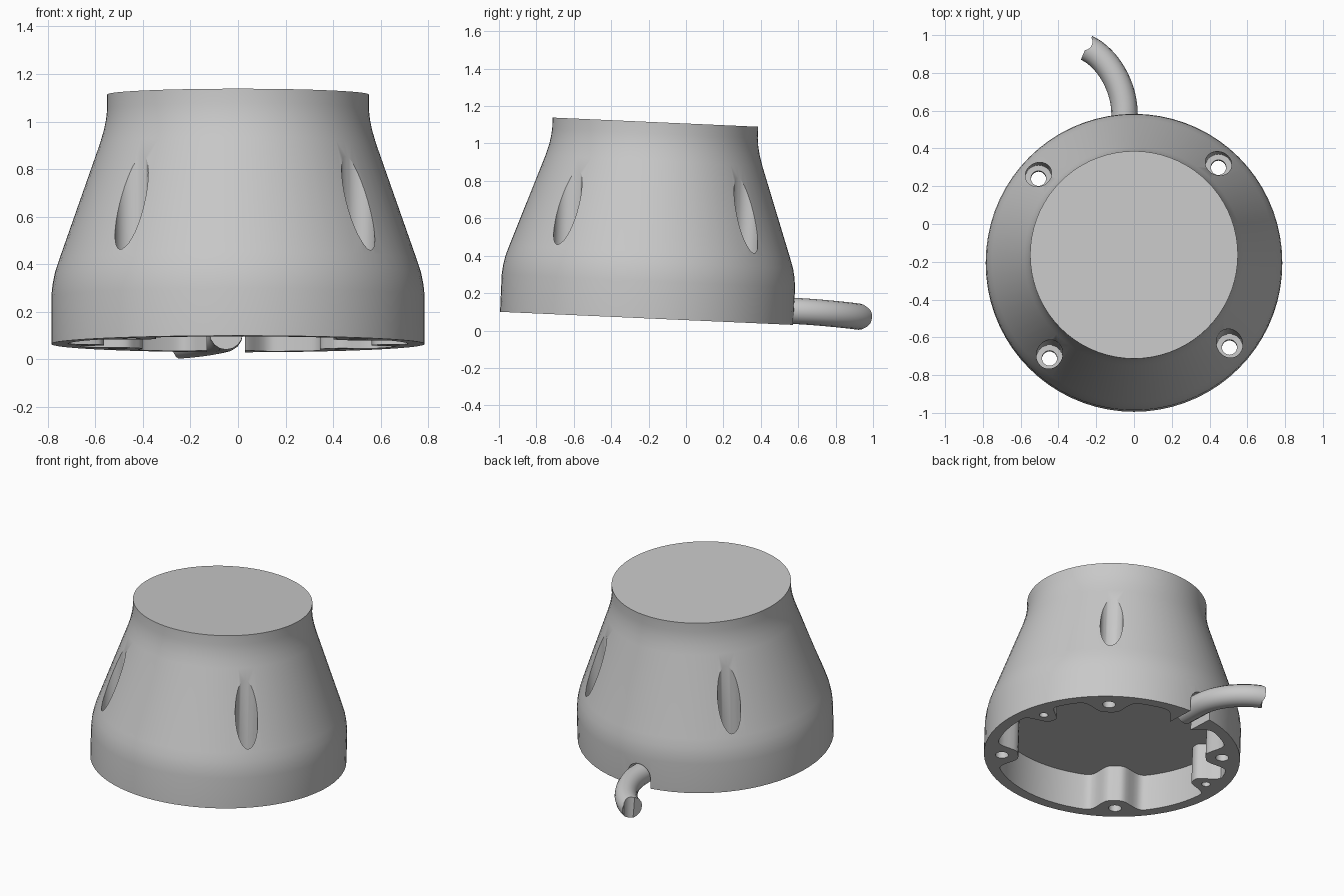
import bpy, bmesh, math
from mathutils import Vector, Matrix

cube = bpy.data.objects.get("Cube")
if cube:
    bpy.data.objects.remove(cube, do_unlink=True)

grey = bpy.data.materials.new("plain_grey")
grey.use_nodes = True
grey.diffuse_color = (0.58, 0.58, 0.58, 1)
grey.node_tree.nodes["Principled BSDF"].inputs["Base Color"].default_value = (0.58, 0.58, 0.58, 1)


def add_object(name, data):
    ob = bpy.data.objects.new(name, data)
    bpy.context.collection.objects.link(ob)
    data.materials.append(grey)
    return ob


def select(ob):
    bpy.ops.object.select_all(action='DESELECT')
    ob.select_set(True)
    bpy.context.view_layer.objects.active = ob


def ring_solid(name, rings):
    """Closed solid from rings of matching points, listed bottom to top."""
    bm = bmesh.new()
    loops = [[bm.verts.new(p) for p in ring] for ring in rings]
    n = len(loops[0])
    for lower, upper in zip(loops, loops[1:]):
        for i in range(n):
            j = (i + 1) % n
            bm.faces.new((lower[i], lower[j], upper[j], upper[i]))
    bm.faces.new(loops[0][::-1])
    bm.faces.new(loops[-1])
    bmesh.ops.recalc_face_normals(bm, faces=bm.faces)
    me = bpy.data.meshes.new(name)
    bm.to_mesh(me)
    bm.free()
    return add_object(name, me)


def circle(r, z, x=0, y=0, n=72):
    return [(x + r * math.cos(math.tau * i / n), y + r * math.sin(math.tau * i / n), z)
            for i in range(n)]


def cut(target, cutter):
    cutter.hide_render = True
    mod = target.modifiers.new("cut", 'BOOLEAN')
    mod.operation, mod.solver, mod.object = 'DIFFERENCE', 'EXACT', cutter
    select(target)
    bpy.ops.object.modifier_apply(modifier=mod.name)
    bpy.data.objects.remove(cutter, do_unlink=True)


def cut_cylinder(target, r, z0, z1, x, y, n=32):
    cut(target, ring_solid("cutter", [circle(r, z0, x, y, n), circle(r, z1, x, y, n)]))


# Tapered body: short skirt, blended cone, short neck
profile = [(0.785, 0), (0.785, 0.2), (0.78, 0.25), (0.77, 0.3), (0.752, 0.355),
           (0.58, 0.845), (0.564, 0.9), (0.555, 0.945), (0.55, 0.99), (0.55, 1.05)]
body = ring_solid("body", [circle(r, z) for r, z in profile])

# Underside recess whose wall swells inward around the screw posts and cable
screw_angles = [math.radians(48.5 + 90 * k) for k in range(4)]
small_angles = [math.radians(a) for a in (11, 170)]
swells = ([(a, 0.17) for a in screw_angles] + [(a, 0.12) for a in small_angles]
          + [(math.radians(94), 0.2)])


def recess_radius(a):
    swell = 0
    for centre, width in swells:
        d = math.remainder(a - centre, math.tau)
        swell = max(swell, math.exp(-(d / width) ** 4))
    return 0.715 - 0.14 * swell


def recess_ring(z, n=240):
    angles = [math.tau * i / n for i in range(n)]
    return [(recess_radius(a) * math.cos(a), recess_radius(a) * math.sin(a), z) for a in angles]


cut(body, ring_solid("recess", [recess_ring(-0.1), recess_ring(0.24)]))

# Screw pockets from above with through holes, and small blind holes below
for a in screw_angles:
    x, y = 0.675 * math.cos(a), 0.675 * math.sin(a)
    cut_cylinder(body, 0.07, 0.1, 1.2, x, y)
    cut_cylinder(body, 0.04, -0.1, 0.15, x, y)
for a in small_angles:
    cut_cylinder(body, 0.027, -0.1, 0.18, 0.665 * math.cos(a), 0.665 * math.sin(a), 20)

# Arched cable notch at the back
arch = [(-0.08, -0.1)] + [(-0.08 * math.cos(math.pi * i / 16), 0.075 + 0.08 * math.sin(math.pi * i / 16))
                          for i in range(17)] + [(0.08, -0.1)]
cut(body, ring_solid("notch", [[(x - 0.05, y, z) for x, z in arch] for y in (0.5, 0.95)]))

# Slight lean of the whole body
body.matrix_world = Matrix.Translation((0, -0.21, 0.065)) @ Matrix.Rotation(-0.0445, 4, 'X')

# Bent cable stub
curve = bpy.data.curves.new("cable", 'CURVE')
curve.dimensions = '3D'
curve.bevel_depth = 0.07
curve.bevel_resolution = 6
curve.resolution_u = 16
curve.use_fill_caps = True
spline = curve.splines.new('BEZIER')
spline.bezier_points.add(2)
path = [((-0.05, 0.37, 0.113), (-0.05, 0.42, 0.111), (-0.05, 0.47, 0.109)),
        ((-0.05, 0.52, 0.107), (-0.05, 0.58, 0.105), (-0.05, 0.73, 0.097)),
        ((-0.14, 0.88, 0.08), (-0.25, 0.932, 0.073), (-0.34, 0.97, 0.07))]
for point, (left, co, right) in zip(spline.bezier_points, path):
    point.handle_left_type = point.handle_right_type = 'FREE'
    point.handle_left, point.co, point.handle_right = left, co, right
cable = add_object("cable", curve)
select(cable)
bpy.ops.object.convert(target='MESH')
cable = bpy.context.object
# Scalloped cable end
cut_cylinder(cable, 0.045, -0.2, 0.4, -0.265, 0.965)

for ob in (body, cable):
    select(ob)
    bpy.ops.object.shade_smooth_by_angle(angle=math.radians(30))
